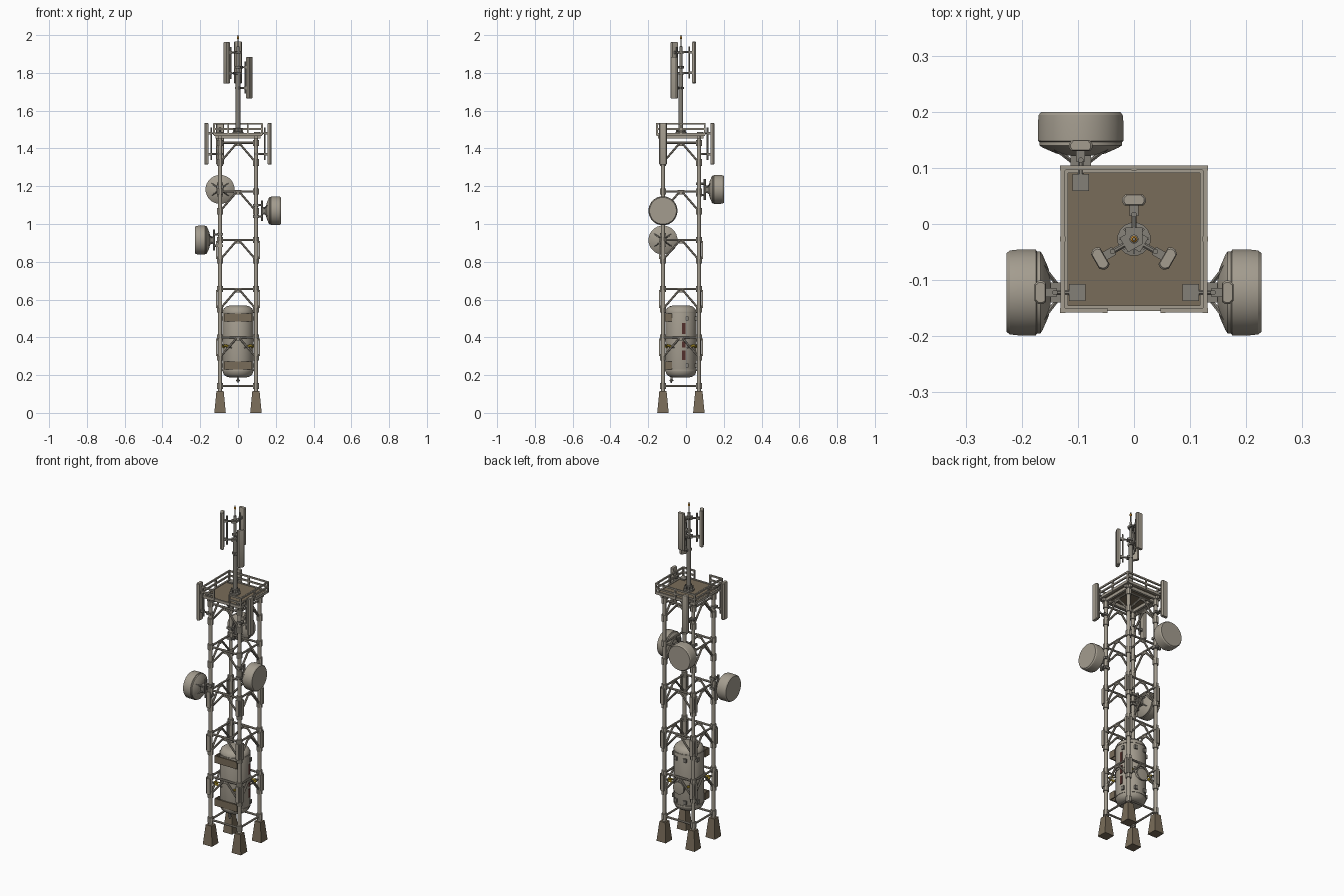
import bpy, bmesh, math
from mathutils import Vector, Matrix

if "Cube" in bpy.data.objects:
    bpy.data.objects.remove(bpy.data.objects["Cube"])

CY, H = -0.027, 0.095          # tower centre in y, half leg spacing


def mat(name, rgb):
    m = bpy.data.materials.new(name)
    m.diffuse_color = (*rgb, 1)
    m.use_nodes = True
    m.node_tree.nodes["Principled BSDF"].inputs["Base Color"].default_value = m.diffuse_color
    return m


GREY = mat("warm_grey", (.37, .335, .275))
STEEL = mat("dark_steel", (.23, .215, .185))
BROWN = mat("brown", (.19, .15, .10))
YELLOW = mat("yellow", (.62, .43, .03))
RED = mat("dark_red", (.085, .03, .025))
ORANGE = mat("orange", (.75, .33, .03))


def lathe(bm, origin, axis, profile, n=10):
    """Revolve (distance, radius) pairs about an axis."""
    q = Vector(axis).to_track_quat('Z', 'Y')
    rings = []
    for d, r in profile:
        rings.append([bm.verts.new(Vector(origin) + q @ Vector((
            r * math.cos(2 * math.pi * (i + .5) / n), r * math.sin(2 * math.pi * (i + .5) / n), d)))
            for i in range(n)])
    for a, b in zip(rings, rings[1:]):
        for i in range(n):
            bm.faces.new((a[i], a[(i + 1) % n], b[(i + 1) % n], b[i]))
    bm.faces.new(rings[0][::-1])
    bm.faces.new(rings[-1])


def tube(bm, p, q, r, n=8, r2=None):
    d = Vector(q) - Vector(p)
    lathe(bm, p, d, [(0, r), (d.length, r if r2 is None else r2)], n)


def box(bm, c, s, rot=0):
    m = Matrix.Translation(c) @ Matrix.Rotation(rot, 4, 'Z') @ Matrix.Diagonal((*s, 1))
    bmesh.ops.create_cube(bm, size=1, matrix=m)


def finish(name, bm, material, angle=35):
    bmesh.ops.recalc_face_normals(bm, faces=bm.faces)
    me = bpy.data.meshes.new(name)
    bm.to_mesh(me)
    bm.free()
    me.materials.append(material)
    ob = bpy.data.objects.new(name, me)
    bpy.context.collection.objects.link(ob)
    me.shade_smooth()
    me.set_sharp_from_angle(angle=math.radians(angle))
    return ob


def at(side, u, out, z):
    """Point on tower side 0..3 (front, right, back, left): u along, out from centre."""
    v = Matrix.Rotation(side * math.pi / 2, 3, 'Z') @ Vector((u, -out, z))
    return v + Vector((0, CY, 0))


CORNERS = [(sx, sy) for sx in (-1, 1) for sy in (-1, 1)]
LEVELS = [.143, .40, .655, .915, 1.173, 1.43]
DROP = .105

# concrete feet
bm = bmesh.new()
for sx, sy in CORNERS:
    lathe(bm, (sx * H, CY + sy * H, 0), (0, 0, 1), [(0, .043), (.115, .027)], 4)
finish("feet", bm, BROWN)

# legs with joint sleeves and outer splice plates
bm = bmesh.new()
joints = bmesh.new()
for sx, sy in CORNERS:
    x, y = sx * H, CY + sy * H
    tube(bm, (x, y, .11), (x, y, 1.47), .0105, 12)
    for z in LEVELS:
        tube(joints, (x, y, z - .016), (x, y, z + .016), .017, 8)
        if z > .2:
            tube(joints, (x, y, z - DROP - .018), (x, y, z - DROP + .018), .017, 8)
    for z in LEVELS[1:4]:
        box(joints, (x + sx * .018, y, z - DROP / 2), (.008, .02, .095))
        box(joints, (x, y + sy * .018, z - DROP / 2), (.02, .008, .095))
finish("legs", bm, GREY)
finish("leg_joints", joints, GREY)

# horizontal bars, inverted-V braces and centre gussets
bm = bmesh.new()
for side in range(4):
    for z in LEVELS:
        tube(bm, at(side, -H, H, z), at(side, H, H, z), .006)
        if z > .2:
            for s in (-1, 1):
                tube(bm, at(side, s * .008, H, z - .004), at(side, s * H, H, z - DROP), .006)
            box(bm, at(side, 0, H, z - .006), (.036, .006, .024), side * math.pi / 2)
finish("braces", bm, GREY)

# platform floor, rim and beams
P = .127
bm = bmesh.new()
box(bm, (0, CY, 1.475), (.245, .245, .008))
finish("platform_floor", bm, BROWN)
bm = bmesh.new()
for side in range(4):
    box(bm, at(side, 0, P - .004, 1.475), (2 * P, .010, .016), side * math.pi / 2)
for s in (-1, 1):
    box(bm, (s * H, CY, 1.462), (.014, .24, .018))
    box(bm, (0, CY + s * H, 1.462), (.24, .014, .018))
finish("platform_rim", bm, GREY)

# railing, open in the middle of the front
bm = bmesh.new()
for side in range(4):
    for z in (1.503, 1.53):
        spans = [(-P, -.052), (.052, P)] if side == 0 else [(-P, P)]
        for a, b in spans:
            box(bm, at(side, (a + b) / 2, P, z), (b - a + .008, .008, .009), side * math.pi / 2)
    for u in ((-P, -.052, .052) if side == 0 else (-P, 0)):
        box(bm, at(side, u, P, 1.502), (.009, .009, .062), side * math.pi / 2)
finish("railing", bm, GREY)

# mast with base flange and ribs
bm = bmesh.new()
lathe(bm, (0, CY, 1.475), (0, 0, 1), [(0, .030), (.012, .030), (.014, .017), (.03, .017),
      (.033, .0125), (.32, .0125), (.325, .008), (.465, .008), (.467, .003), (.525, .003)], 16)
for k in range(8):
    a = k * math.pi / 4
    box(bm, (.018 * math.cos(a), CY + .018 * math.sin(a), 1.495), (.016, .003, .022), a)
finish("mast", bm, STEEL)
bm = bmesh.new()
lathe(bm, (0, CY, 1.978), (0, 0, 1), [(0, .003), (.003, .006), (.012, .006), (.016, .003)], 12)
finish("warning_light", bm, ORANGE)


def panel(name, base, ang, reach, zc, tall=.22):
    """Panel antenna: ang is its outward direction, reach is pole-to-panel distance."""
    out = Vector((math.cos(ang), math.sin(ang), 0))
    side = Vector((-out.y, out.x, 0))
    base = Vector(base)
    b = bmesh.new()
    shape = [(-.017, 0), (.017, 0), (.021, .006), (.021, .013), (.015, .020), (-.015, .020),
             (-.021, .013), (-.021, .006)]
    rings = []
    for z, k in ((-.5, .85), (-.485, 1), (.485, 1), (.5, .85)):
        rings.append([b.verts.new(base + out * (reach + .01 + (v - .01) * k) + side * u * k
                                  + Vector((0, 0, zc + z * tall))) for u, v in shape])
    for r0, r1 in zip(rings, rings[1:]):
        for i in range(8):
            b.faces.new((r0[i], r0[(i + 1) % 8], r1[(i + 1) % 8], r1[i]))
    b.faces.new(rings[0])
    b.faces.new(rings[-1])
    finish(name, b, GREY)
    # carrying pipe, arms and clamps
    b = bmesh.new()
    pipe = base + out * (reach - .016)
    up = Vector((0, 0, 1))
    tube(b, pipe + up * (zc - .085), pipe + up * (zc + .085), .005)
    for dz in (-.055, .055):
        z = up * (zc + dz)
        tube(b, base + z, pipe + z, .005)
        box(b, pipe + out * .008 + z, (.022, .016, .014), ang)
        box(b, base + out * .006 + z, (.03, .03, .012), ang)
    finish(name + "_mount", b, STEEL)


for nm, deg, z in (("back", 90, 1.855), ("left", 210, 1.853), ("right", 330, 1.775)):
    panel("mast_panel_" + nm, (0, CY, 0), math.radians(deg), .060, z)
panel("leg_panel_left", (-H, CY - H, 0), math.pi, .062, 1.425)
panel("leg_panel_right", (H, CY - H, 0), 0, .062, 1.425)
panel("leg_panel_back", (-H, CY + H, 0), math.pi / 2, .062, 1.425)


def dish(name, x, y, z, ang):
    """Drum dish on a short pipe beside a leg, facing ang."""
    o = Vector((x, y, z))
    out = Vector((math.cos(ang), math.sin(ang), 0))
    side = Vector((-out.y, out.x, 0))
    b = bmesh.new()
    lathe(b, o, out, [(.054, .030), (.058, .045), (.068, .068), (.072, .074), (.078, .074),
          (.080, .077), (.112, .077), (.126, .0755), (.132, .071)], 24)
    finish(name, b, GREY, 25)
    b = bmesh.new()
    up = Vector((0, 0, 1))
    p = o + out * .032
    tube(b, p - up * .055, p + up * .055, .007)
    for dz in (-.03, .03):
        tube(b, o + up * dz, p + up * dz, .006)
        box(b, o + up * dz, (.032, .032, .014), ang)
    box(b, o + out * .045, (.026, .036, .04), ang)
    for s in (-1, 1):
        for t in (-1, 1):
            tube(b, o + out * .042 + side * s * .014 + up * t * .012,
                 o + out * .07 + side * s * .05 + up * t * .035, .004, 6)
    finish(name + "_mount", b, STEEL)


dish("dish_left", -H, CY - H, .915, math.pi)
dish("dish_right", H, CY - H, 1.07, 0)
dish("dish_back", -H, CY + H, 1.183, math.pi / 2)

# tank with rounded ends, seams, bottom nozzle and back hatch
bm = bmesh.new()
lathe(bm, (0, CY, 0), (0, 0, 1), [(.188, .045), (.192, .062), (.203, .076), (.222, .082),
      (.535, .082), (.552, .076), (.563, .062), (.568, .045)], 32)
for z in (.222, .378, .528):
    lathe(bm, (0, CY, z), (0, 0, 1), [(0, .0845), (.007, .0845)], 32)
finish("tank", bm, GREY)
bm = bmesh.new()
lathe(bm, (0, CY + .07, .335), (0, 1, 0), [(0, .03), (.02, .03), (.021, .036), (.029, .036),
      (.030, .03)], 20)
finish("tank_hatch", bm, GREY)
bm = bmesh.new()
lathe(bm, (0, CY - .05, .157), (0, 0, 1), [(0, .004), (.01, .004), (.011, .010), (.018, .010),
      (.019, .006), (.045, .006)], 12)
for s in (-1, 1):
    for z in (.25, .50):
        box(bm, (s * .03, CY + .08, z), (.018, .01, .022))
        box(bm, (s * .08, CY + .03, z), (.01, .018, .022))
finish("tank_fittings", bm, STEEL)

# brown saddle plates on the tank front
bm = bmesh.new()
for z in (.25, .505):
    box(bm, (0, CY - .084, z), (.15, .008, .042))
    for s in (-1, 1):
        box(bm, (s * .072, CY - .066, z), (.006, .04, .042))
finish("tank_saddles", bm, BROWN)

# dark red marking plates on the tank's right side
bm = bmesh.new()
for z, h in ((.447, .06), (.37, .05), (.305, .05)):
    box(bm, (.081, CY + .016, z), (.004, .018, h))
finish("tank_marks", bm, RED)

# tie rods from legs to tank with yellow turnbuckles
rods, ties = bmesh.new(), bmesh.new()
for sx, sy in CORNERS:
    for a in (-.35, .35):
        t = math.atan2(sy, sx) + a
        p = Vector((sx * H, CY + sy * H, .365))
        q = Vector((.08 * math.cos(t), CY + .08 * math.sin(t), .345))
        tube(rods, p, q, .0035, 6)
        tube(ties, p.lerp(q, .35), p.lerp(q, .75), .007, 6)
finish("tie_rods", rods, STEEL)
finish("turnbuckles", ties, YELLOW)
